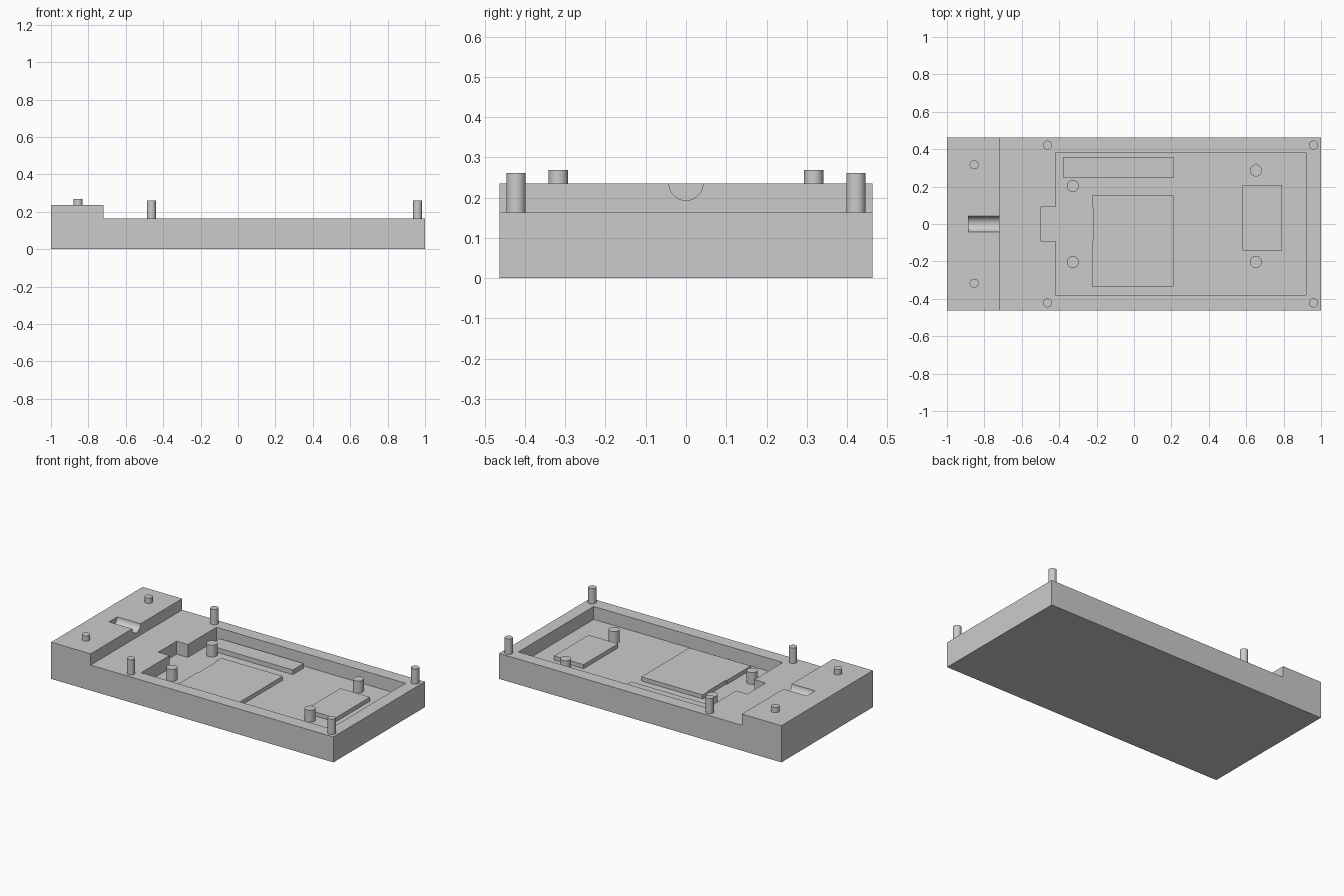
import bpy, bmesh, math

cube = bpy.data.objects.get("Cube")
if cube:
    bpy.data.objects.remove(cube, do_unlink=True)

grey = bpy.data.materials.new("plain_grey")
grey.use_nodes = True
colour = (0.6, 0.6, 0.6, 1)
grey.diffuse_color = colour
grey.node_tree.nodes["Principled BSDF"].inputs["Base Color"].default_value = colour

FLOOR, DECK, HEAD = 0.08, 0.163, 0.235
HALF = 0.463
STEP = -0.72


def prism(name, points, push):
    """Extrude a closed outline of 3D points along a vector."""
    bm = bmesh.new()
    face = bm.faces.new([bm.verts.new(p) for p in points])
    out = bmesh.ops.extrude_face_region(bm, geom=[face])
    moved = [v for v in out["geom"] if isinstance(v, bmesh.types.BMVert)]
    bmesh.ops.translate(bm, vec=push, verts=moved)
    bmesh.ops.recalc_face_normals(bm, faces=bm.faces)
    mesh = bpy.data.meshes.new(name)
    bm.to_mesh(mesh)
    bm.free()
    mesh.materials.append(grey)
    obj = bpy.data.objects.new(name, mesh)
    bpy.context.collection.objects.link(obj)
    return obj


def plan(name, outline, bottom, top):
    return prism(name, [(x, y, bottom) for x, y in outline], (0, 0, top - bottom))


def select(obj):
    bpy.ops.object.select_all(action="DESELECT")
    obj.select_set(True)
    bpy.context.view_layer.objects.active = obj


def smooth(obj):
    select(obj)
    bpy.ops.object.shade_smooth_by_angle(angle=math.radians(30))


def peg(name, x, y, radius, bottom, top):
    ring = [math.tau * i / 32 for i in range(32)]
    outline = [(x + radius * math.cos(a), y + radius * math.sin(a)) for a in ring]
    smooth(plan(name, outline, bottom, top))


def cut(obj, cutter):
    cutter.hide_render = True
    mod = obj.modifiers.new("cut", "BOOLEAN")
    mod.operation = "DIFFERENCE"
    mod.solver = "EXACT"
    mod.object = cutter
    select(obj)
    bpy.ops.object.modifier_apply(modifier=mod.name)
    bpy.data.objects.remove(cutter, do_unlink=True)


# Tray body with a raised block at the left end
side = [(-1, 0), (1, 0), (1, DECK), (STEP, DECK), (STEP, HEAD), (-1, HEAD)]
body = prism("tray_body", [(x, -HALF, z) for x, z in side], (0, 2 * HALF, 0))

# Recess with a connector notch
recess = [(-0.42, -0.38), (0.92, -0.38), (0.92, 0.382), (-0.42, 0.382),
          (-0.42, 0.092), (-0.5, 0.092), (-0.5, -0.092), (-0.42, -0.092)]
cut(body, plan("recess_cutter", recess, FLOOR, 0.4))

# Half-round cable channel in the raised block
circle = [math.tau * i / 48 for i in range(48)]
channel = [(-0.885, 0.042 * math.cos(a), HEAD + 0.042 * math.sin(a)) for a in circle]
cut(body, prism("channel_cutter", channel, (0.2, 0, 0)))
smooth(body)

# Raised pads on the recess floor
def pad(name, x0, x1, y0, y1, top):
    plan(name, [(x0, y0), (x1, y0), (x1, y1), (x0, y1)], FLOOR - 0.01, top)


pad("long_pad", -0.38, 0.215, 0.248, 0.358, 0.11)
pad("small_pad", 0.58, 0.79, -0.142, 0.208, 0.106)
main = [(-0.225, -0.334), (0.21, -0.334), (0.21, 0.152), (-0.225, 0.152),
        (-0.225, 0.092), (-0.219, 0.092), (-0.219, -0.092), (-0.225, -0.092)]
plan("main_pad", main, FLOOR - 0.01, 0.106)

# Support pillars inside the recess
for x, y in [(-0.327, -0.203), (-0.327, 0.203), (0.652, -0.203), (0.652, 0.286)]:
    peg("support_pillar", x, y, 0.032, FLOOR - 0.01, 0.156)

# Locating pins on the rim and on the raised block
for y in (-0.422, 0.422):
    for x in (-0.463, 0.96):
        peg("rim_pin", x, y, 0.024, DECK - 0.01, 0.261)
for y in (-0.317, 0.317):
    peg("block_pin", -0.855, y, 0.024, HEAD - 0.01, 0.269)
